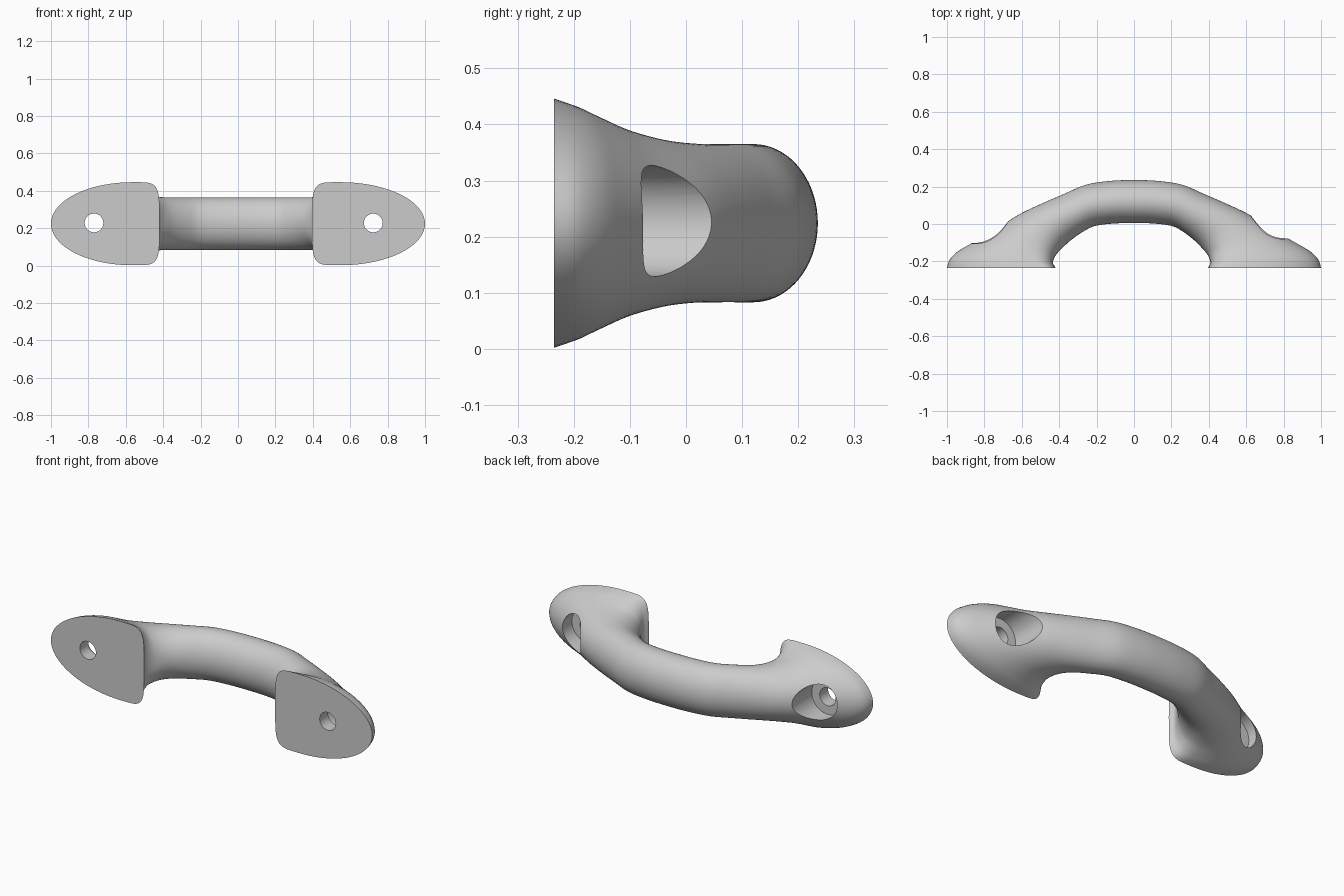
import bpy, bmesh, math
from mathutils import Vector

if "Cube" in bpy.data.objects:
    bpy.data.objects.remove(bpy.data.objects["Cube"])

ZC = 0.224      # height of the centre line
SIDES = 72
STEPS = 5

# Stations: inner x, inner y, outer x, outer y, half width, widest fraction, inner squareness
half = [
    (0.00, 0.005, 0.00, 0.235, 0.141, 0.50, 2.0),
    (0.10, 0.003, 0.13, 0.230, 0.141, 0.50, 2.0),
    (0.20, -0.010, 0.26, 0.209, 0.141, 0.50, 2.0),
    (0.26, -0.040, 0.38, 0.158, 0.141, 0.50, 2.0),
    (0.32, -0.085, 0.50, 0.106, 0.142, 0.50, 2.0),
    (0.36, -0.125, 0.62, 0.048, 0.149, 0.45, 2.1),
    (0.39, -0.160, 0.75, -0.035, 0.167, 0.39, 2.5),
    (0.405, -0.190, 0.86, -0.098, 0.190, 0.32, 3.2),
    (0.408, -0.210, 0.94, -0.145, 0.206, 0.28, 4.0),
    (0.402, -0.223, 0.985, -0.190, 0.215, 0.26, 4.6),
    (0.396, -0.235, 1.00, -0.235, 0.222, 0.25, 5.0),
]


def mirrored(s):
    # the left foot reaches slightly less far inward than the right one
    return (-s[0] - 0.024 * (s[0] / 0.4) ** 2, s[1], -s[2]) + s[3:]


def catmull(a, b, c, d, t):
    return tuple(0.5 * (2 * q + (r - p) * t + (2 * p - 5 * q + 4 * r - s) * t * t
                        + (3 * q - p - 3 * r + s) * t ** 3)
                 for p, q, r, s in zip(a, b, c, d))


def spow(v, p):
    return math.copysign(abs(v) ** p, v)


# Handle body: egg-shaped sections lofted from one foot to the other
key = [mirrored(s) for s in reversed(half[1:])] + half
stations = []
for i in range(len(key) - 1):
    a, d = key[max(i - 1, 0)], key[min(i + 2, len(key) - 1)]
    stations += [catmull(a, key[i], key[i + 1], d, k / STEPS) for k in range(STEPS)]
stations.append(key[-1])

bm = bmesh.new()
rings = []
for ix, iy, ox, oy, hw, f, n in stations:
    inner, outer = Vector((ix, iy, 0)), Vector((ox, oy, 0))
    ring = []
    for k in range(SIDES):
        a = 2 * math.pi * k / SIDES
        c, s = math.cos(a), math.sin(a)
        p = 2 / n if c < 0 else 1.0
        u = f + spow(c, p) * (f if c < 0 else 1 - f)
        v = inner.lerp(outer, u)
        v.z = ZC + spow(s, p) * hw
        ring.append(bm.verts.new(v))
    rings.append(ring)
for r0, r1 in zip(rings, rings[1:]):
    for k in range(SIDES):
        j = (k + 1) % SIDES
        bm.faces.new((r0[k], r0[j], r1[j], r1[k]))
bm.faces.new(rings[0])
bm.faces.new(rings[-1])
bmesh.ops.recalc_face_normals(bm, faces=bm.faces)
mesh = bpy.data.meshes.new("pull_handle")
bm.to_mesh(mesh)
bm.free()
handle = bpy.data.objects.new("pull_handle", mesh)
bpy.context.collection.objects.link(handle)


def drill(name, x, radius, y0, y1):
    bpy.ops.mesh.primitive_cylinder_add(vertices=64, radius=radius, depth=y1 - y0,
                                        location=(x, (y0 + y1) / 2, 0.228),
                                        rotation=(math.pi / 2, 0, 0))
    cutter = bpy.context.object
    cutter.name = name
    cutter.hide_render = True
    mod = handle.modifiers.new(name, 'BOOLEAN')
    mod.operation = 'DIFFERENCE'
    mod.solver = 'EXACT'
    mod.object = cutter
    bpy.ops.object.select_all(action='DESELECT')
    handle.select_set(True)
    bpy.context.view_layer.objects.active = handle
    bpy.ops.object.modifier_apply(modifier=name)
    bpy.data.objects.remove(cutter)


# Screw holes with a wide recess for the screw head
for x in (-0.77, 0.723):
    drill("head_recess", x, 0.099, -0.16, 0.35)
    drill("screw_hole", x, 0.05, -0.30, 0.0)

bpy.ops.object.shade_smooth_by_angle(angle=math.radians(35))
